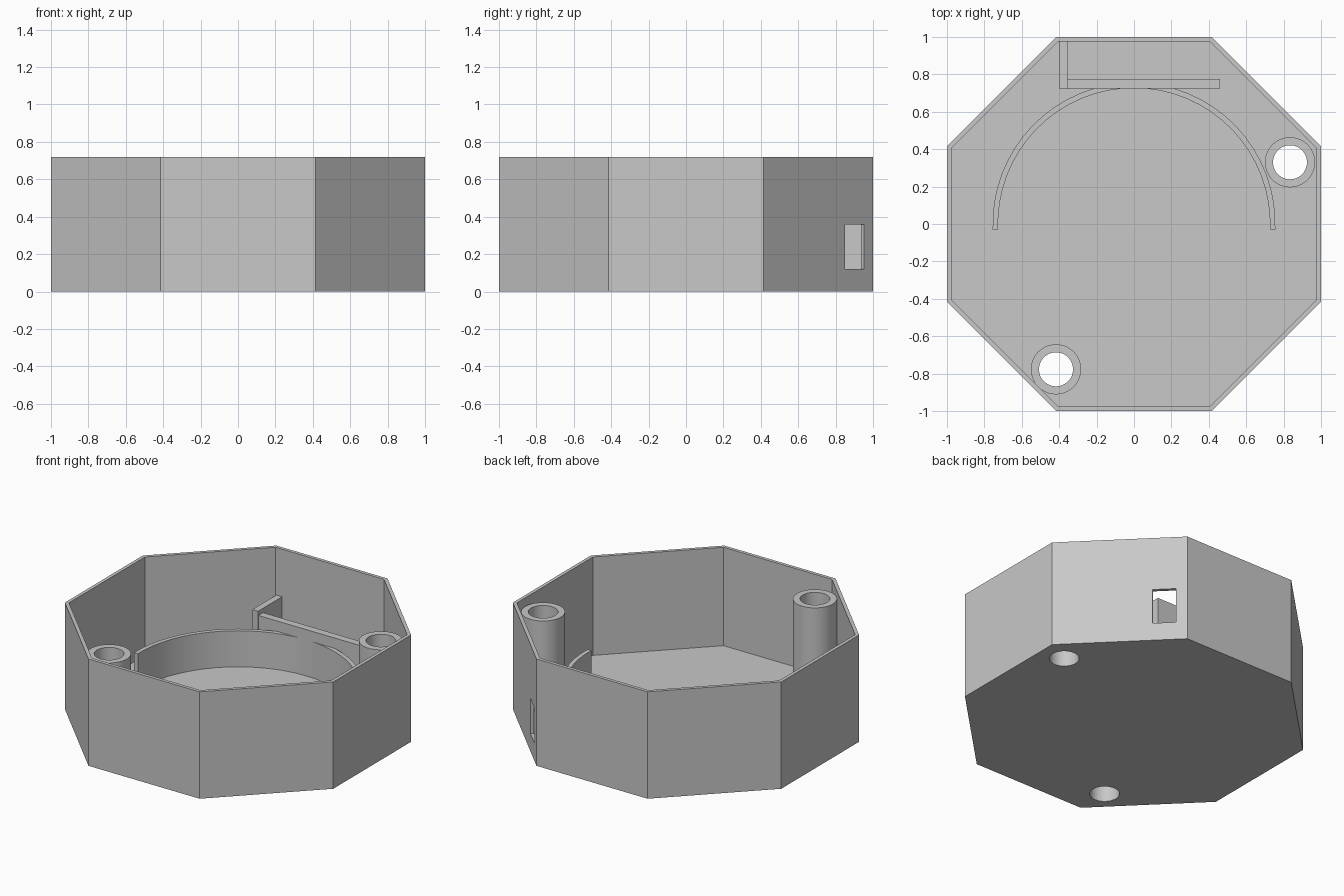
import bpy, bmesh, math
from mathutils import Matrix, Vector

cube = bpy.data.objects.get("Cube")
if cube:
    bpy.data.objects.remove(cube, do_unlink=True)

HEIGHT, FLOOR, WALL = 0.72, 0.057, 0.023
BOSSES = {"right_front_boss": (-0.417, -0.777), "left_back_boss": (0.834, 0.33)}
BOSS_OUTER, BOSS_INNER, BOSS_TOP = 0.134, 0.091, 0.67

grey = bpy.data.materials.new("plain grey plastic")
grey.use_nodes = True
grey.diffuse_color = (0.58, 0.58, 0.58, 1)
grey.node_tree.nodes["Principled BSDF"].inputs["Base Color"].default_value = (0.58, 0.58, 0.58, 1)


def finish(name, bm):
    bmesh.ops.recalc_face_normals(bm, faces=bm.faces)
    mesh = bpy.data.meshes.new(name)
    bm.to_mesh(mesh)
    bm.free()
    mesh.materials.append(grey)
    obj = bpy.data.objects.new(name, mesh)
    bpy.context.collection.objects.link(obj)
    return obj


def activate(obj):
    bpy.ops.object.select_all(action='DESELECT')
    obj.select_set(True)
    bpy.context.view_layer.objects.active = obj


def prism(name, sides, radius, z0, z1, turn=0.0, centre=(0, 0)):
    bm = bmesh.new()
    place = Matrix.Translation((*centre, (z0 + z1) / 2)) @ Matrix.Rotation(turn, 4, 'Z')
    bmesh.ops.create_cone(bm, cap_ends=True, segments=sides, radius1=radius,
                          radius2=radius, depth=z1 - z0, matrix=place)
    return finish(name, bm)


def box(name, low, high, turn=0.0):
    low, high = Vector(low), Vector(high)
    bm = bmesh.new()
    place = (Matrix.Translation((low + high) / 2) @ Matrix.Rotation(turn, 4, 'Z')
             @ Matrix.Diagonal((*(high - low), 1)))
    bmesh.ops.create_cube(bm, size=1, matrix=place)
    return finish(name, bm)


def ring(name, centre, inner, outer, z0, z1, start, sweep, steps):
    """Sweep a rectangular section around a vertical axis."""
    bm = bmesh.new()
    direction = Vector((math.cos(start), math.sin(start), 0))
    axis = Vector((*centre, 0))
    verts = [bm.verts.new(axis + direction * r + Vector((0, 0, z)))
             for r, z in ((inner, z0), (outer, z0), (outer, z1), (inner, z1))]
    edges = [bm.edges.new((verts[i - 1], verts[i])) for i in range(4)]
    bmesh.ops.spin(bm, geom=verts + edges, cent=axis, axis=(0, 0, 1),
                   angle=sweep, steps=steps)
    bmesh.ops.remove_doubles(bm, verts=bm.verts, dist=0.0005)
    bmesh.ops.holes_fill(bm, edges=[e for e in bm.edges if e.is_boundary], sides=4)
    obj = finish(name, bm)
    activate(obj)
    bpy.ops.object.shade_smooth_by_angle(angle=math.radians(30))
    return obj


def cut(target, cutter):
    cutter.hide_render = True
    mod = target.modifiers.new("cut", 'BOOLEAN')
    mod.operation, mod.solver, mod.object = 'DIFFERENCE', 'EXACT', cutter
    activate(target)
    bpy.ops.object.modifier_apply(modifier=mod.name)
    bpy.data.objects.remove(cutter, do_unlink=True)


# Octagonal tray with an open top
eighth = math.pi / 8
shell = prism("octagonal_case", 8, 1 / math.cos(eighth), 0, HEIGHT, eighth)
cut(shell, prism("cavity", 8, (1 - WALL) / math.cos(eighth), FLOOR, 1, eighth))

# Cable opening in the back left wall
cx, cy = 0.513, 0.901
cut(shell, box("cable_opening", (cx - 0.1, cy - 0.072, 0.12),
               (cx + 0.1, cy + 0.072, 0.357), math.pi / 4))

# Hollow screw bosses that run through the floor
for name, centre in BOSSES.items():
    cut(shell, prism("boss_hole", 48, BOSS_INNER, -0.1, 0.3, 0, centre))
    ring(name, centre, BOSS_INNER, BOSS_OUTER, FLOOR, BOSS_TOP, 0, math.tau, 48)

# Half-round retaining wall
overrun = math.radians(2.3)
ring("curved_holder", (0, 0), 0.727, 0.756, FLOOR, 0.30,
     -overrun, math.pi + 2 * overrun, 32)

# Straight partitions behind the holder
box("long_partition", (-0.355, 0.725, FLOOR), (0.46, 0.775, 0.37))
box("short_partition", (-0.398, 0.722, FLOOR), (-0.355, 0.98, 0.40))
